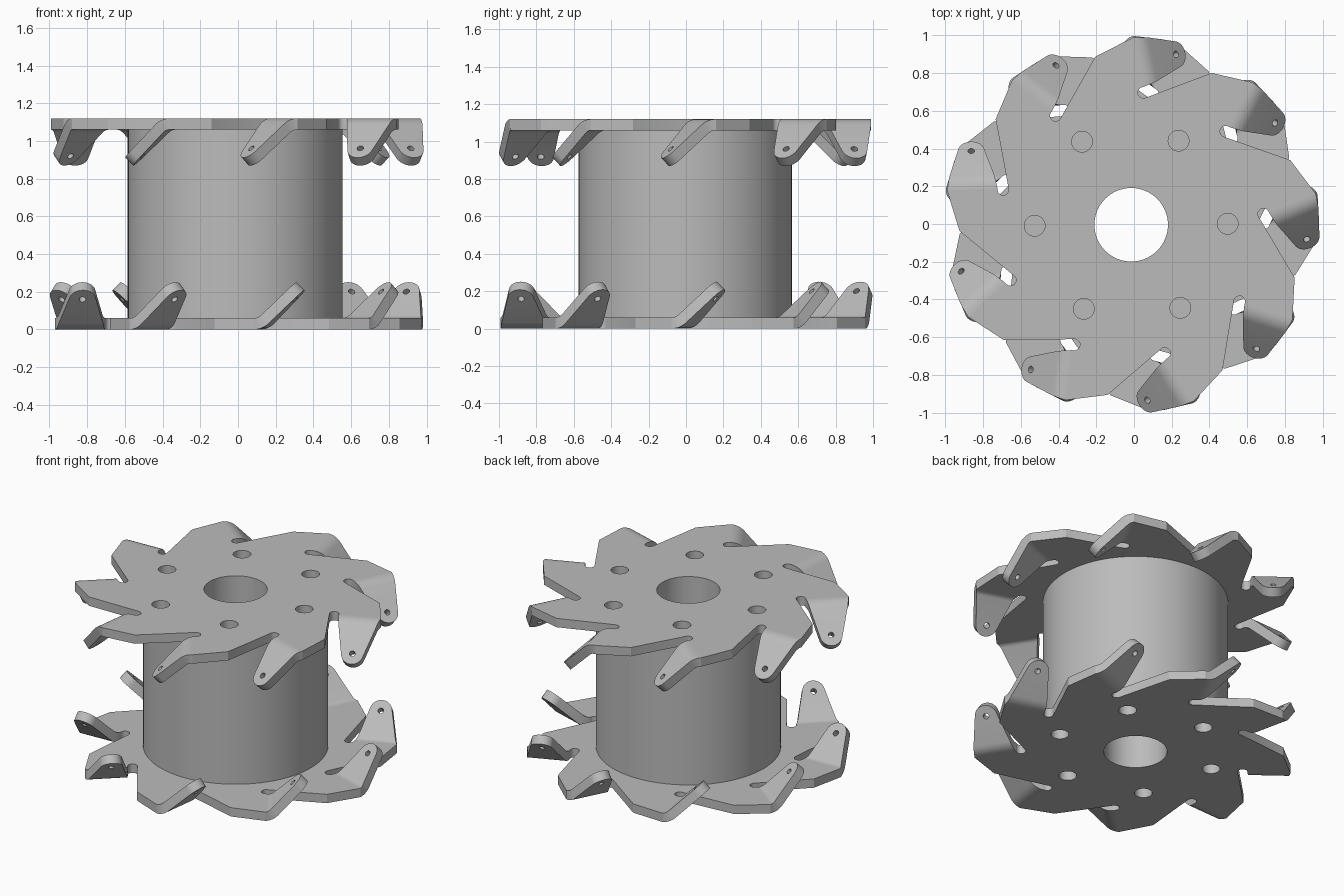
import bpy, bmesh
from math import sin, cos, pi, radians, asin, sqrt
from mathutils import Matrix, Vector

if "Cube" in bpy.data.objects:
    bpy.data.objects.remove(bpy.data.objects["Cube"], do_unlink=True)

HEIGHT, THICK, TEETH = 1.12, 0.06, 9
CENTRE = Vector((-0.015, -0.004, 0))
TURN = radians(22.6)              # direction of the first tooth

steel = bpy.data.materials.new("plain grey metal")
steel.use_nodes = True
grey = (0.5, 0.5, 0.5, 1)
steel.diffuse_color = grey
steel.node_tree.nodes["Principled BSDF"].inputs["Base Color"].default_value = grey


def make_object(name, bm):
    bmesh.ops.recalc_face_normals(bm, faces=bm.faces)
    mesh = bpy.data.meshes.new(name)
    bm.to_mesh(mesh)
    bm.free()
    mesh.materials.append(steel)
    obj = bpy.data.objects.new(name, mesh)
    bpy.context.collection.objects.link(obj)
    return obj


def add_cylinder(bm, radius, depth, matrix, sides):
    bmesh.ops.create_cone(bm, cap_ends=True, segments=sides, radius1=radius,
                          radius2=radius, depth=depth, matrix=matrix)


def finish(obj, cutter):
    """Cut the holes, apply the cut and smooth the round walls."""
    mod = obj.modifiers.new("holes", 'BOOLEAN')
    mod.operation, mod.solver, mod.object = 'DIFFERENCE', 'EXACT', cutter
    bpy.ops.object.select_all(action='DESELECT')
    obj.select_set(True)
    bpy.context.view_layer.objects.active = obj
    bpy.ops.object.modifier_apply(modifier=mod.name)
    bpy.ops.object.shade_smooth_by_angle(angle=radians(30))


# Bore and six bolt holes, shared by plate and drum
bm = bmesh.new()
add_cylinder(bm, 0.195, 4, Matrix(), 64)
for i in range(6):
    a = radians(60 * i + 0.6) - TURN
    add_cylinder(bm, 0.055, 4, Matrix.Translation((0.512 * cos(a), 0.512 * sin(a), 0)), 32)
hole_cutter = make_object("hole_cutter", bm)

# Toothed plate: one tooth outline repeated round the axis
BEND_Y, IN_X, OUT_X = -0.225, 0.70, 0.967
tooth = [Vector((0.911, -0.008, 0)), Vector((OUT_X, BEND_Y, 0)), Vector((IN_X, BEND_Y, 0))]
for i in range(9):
    a = pi * i / 8
    tooth.append(Vector((0.67 + 0.03 * cos(a), -0.217 + 0.03 * sin(a), 0)))
bm = bmesh.new()
outline = []
for k in range(TEETH):
    turn = Matrix.Rotation(-2 * pi * k / TEETH, 3, 'Z')
    outline += [bm.verts.new(turn @ p + Vector((0, 0, HEIGHT / 2 - THICK))) for p in tooth]
face = bm.faces.new(outline)
ext = bmesh.ops.extrude_face_region(bm, geom=[face])
bmesh.ops.translate(bm, vec=(0, 0, THICK),
                    verts=[v for v in ext["geom"] if isinstance(v, bmesh.types.BMVert)])
plate = make_object("upper_plate", bm)
finish(plate, hole_cutter)

# Half of the drum
bm = bmesh.new()
half = HEIGHT / 2 - THICK
add_cylinder(bm, 0.57, half, Matrix.Translation((0, 0, half / 2)), 96)
drum = make_object("upper_drum", bm)
finish(drum, hole_cutter)

# Bent tab: a tapered strip with a rounded tip, folded down by 45 degrees
BEND_R, FOLD = 0.08, pi / 4
ARC = BEND_R * FOLD
TIP, TIP_R = Vector((0.83, 0.242)), 0.07


def folded(p, offset):
    """Place a flat strip point (x, distance) on the bent sheet."""
    t = min(p.y / BEND_R, FOLD)
    rest = max(p.y - ARC, 0)
    y = BEND_Y - BEND_R * sin(t) - rest * cos(t) - offset * sin(t)
    z = -BEND_R * (1 - cos(t)) - rest * sin(t) + offset * cos(t)
    return Vector((p.x, y, z + HEIGHT / 2 - THICK / 2))


def side_points(x, side):
    """One edge of the strip: bend rows, tangent to the tip, then the tip arc."""
    start = Vector((x, 0))
    d = TIP - start
    swing = side * asin(TIP_R / d.length)
    reach = Matrix.Rotation(swing, 2) @ d.normalized() * sqrt(d.length ** 2 - TIP_R ** 2)
    pts = [start + reach * (ARC * i / 6 / reach.y) for i in range(7)]
    spoke = start + reach - TIP
    end = spoke.angle(Vector((0, 1)))
    for i in range(9):
        a = end * (1 - i / 8)
        pts.append(TIP + TIP_R * Vector((-side * sin(a), cos(a))))
    return pts


inner, outer = side_points(IN_X, 1), side_points(OUT_X, -1)
bm = bmesh.new()
rings = []
for p, q in zip(inner, outer):
    rings.append([bm.verts.new(folded(r, o * THICK / 2))
                  for r, o in ((p, 1), (q, 1), (q, -1), (p, -1))])
for a, b in zip(rings, rings[1:]):
    for i in range(4):
        j = (i + 1) % 4
        bm.faces.new((a[i], a[j], b[j], b[i]))
bm.faces.new(rings[0])
bm.faces.new(rings[-1])
bmesh.ops.remove_doubles(bm, verts=bm.verts, dist=1e-5)
tab = make_object("upper_tab_1", bm)

bm = bmesh.new()
add_cylinder(bm, 0.018, 0.2, Matrix.Translation(folded(TIP, 0)) @ Matrix.Rotation(FOLD, 4, 'X'), 20)
pin_cutter = make_object("pin_cutter", bm)
finish(tab, pin_cutter)

for cutter in (hole_cutter, pin_cutter):
    bpy.data.objects.remove(cutter, do_unlink=True)

# Assemble: the lower half is the upper half turned over
base = Matrix.Translation(CENTRE + Vector((0, 0, HEIGHT / 2))) @ Matrix.Rotation(TURN, 4, 'Z')
flip = Matrix.Rotation(pi, 4, 'X')


def place(obj, name, matrix):
    if obj.name != name:
        obj = bpy.data.objects.new(name, obj.data)
        bpy.context.collection.objects.link(obj)
    obj.matrix_world = matrix


for level, m in (("upper", base), ("lower", base @ flip)):
    place(plate, level + "_plate", m)
    place(drum, level + "_drum", m)
    for k in range(TEETH):
        place(tab, f"{level}_tab_{k + 1}", m @ Matrix.Rotation(2 * pi * k / TEETH, 4, 'Z'))
